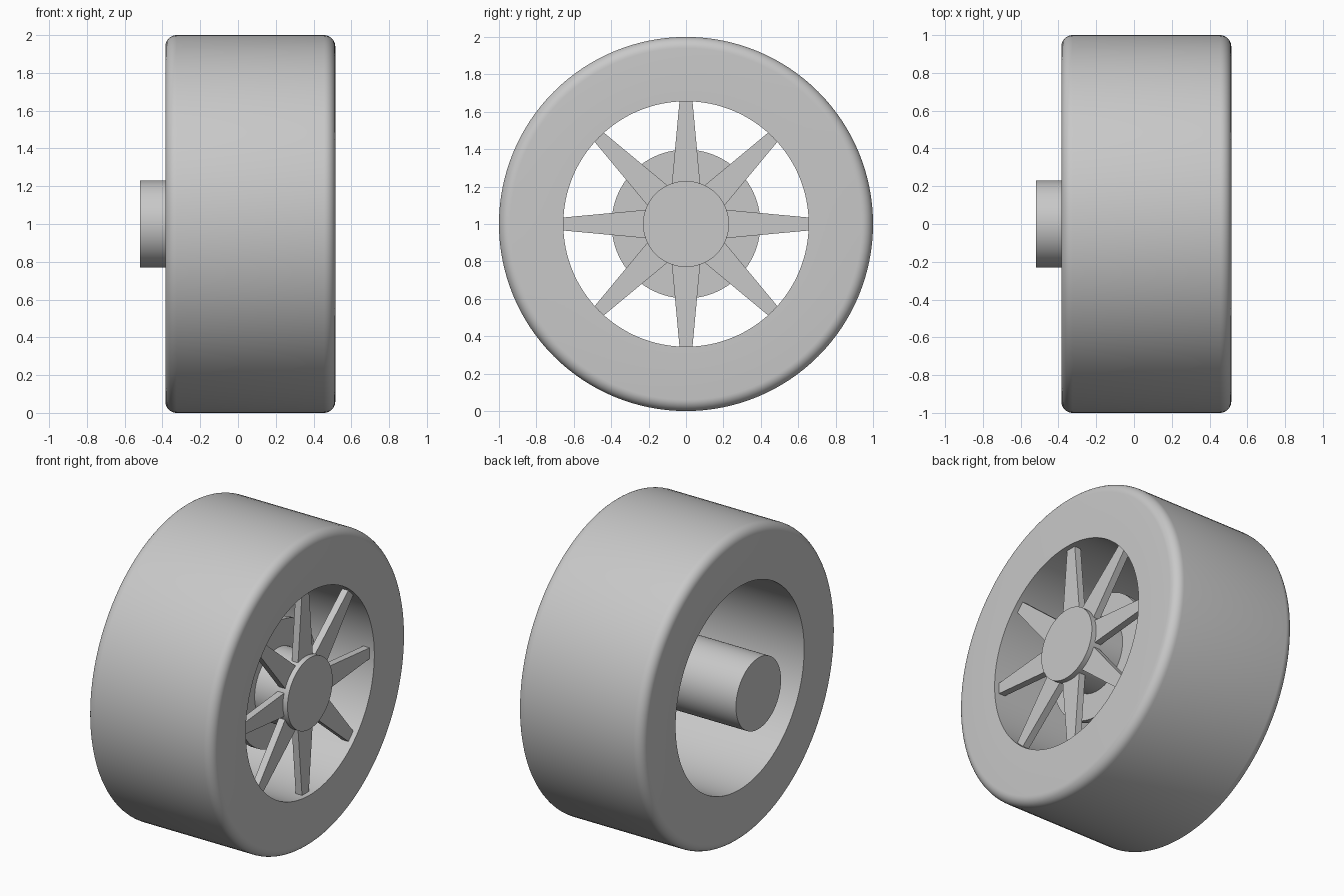
import bpy, bmesh, math
from mathutils import Matrix, Vector

cube = bpy.data.objects.get("Cube")
if cube:
    bpy.data.objects.remove(cube, do_unlink=True)

grey = bpy.data.materials.new("light_grey")
grey.use_nodes = True
colour = (0.58, 0.58, 0.58, 1)
grey.diffuse_color = colour
grey.node_tree.nodes["Principled BSDF"].inputs["Base Color"].default_value = colour

CENTRE = Vector((0, 0, 1))
SEGMENTS = 128


def finish(name, bm):
    """Turn a bmesh into a named, shaded object."""
    bmesh.ops.recalc_face_normals(bm, faces=bm.faces)
    mesh = bpy.data.meshes.new(name)
    bm.to_mesh(mesh)
    bm.free()
    mesh.materials.append(grey)
    obj = bpy.data.objects.new(name, mesh)
    obj.location = CENTRE
    bpy.context.collection.objects.link(obj)
    bpy.ops.object.select_all(action="DESELECT")
    obj.select_set(True)
    bpy.context.view_layer.objects.active = obj
    bpy.ops.object.shade_smooth_by_angle(angle=math.radians(30))
    return obj


def lathe(name, profile, closed=False):
    """Spin an (x, radius) profile around the x axis."""
    bm = bmesh.new()
    verts = [bm.verts.new((x, 0, r)) for x, r in profile]
    pairs = list(zip(verts, verts[1:]))
    if closed:
        pairs.append((verts[-1], verts[0]))
    edges = [bm.edges.new(p) for p in pairs]
    bmesh.ops.spin(bm, geom=verts + edges, axis=(1, 0, 0), cent=(0, 0, 0),
                   angle=math.tau, steps=SEGMENTS)
    bmesh.ops.remove_doubles(bm, verts=bm.verts, dist=0.0001)
    return finish(name, bm)


def corner(x, side, radius=0.06, steps=8):
    """Rounded tread shoulder, from the side wall up to the tread."""
    return [(x + side * radius * (math.cos(a) - 1), 1 + radius * (math.sin(a) - 1))
            for a in (math.pi / 2 * i / steps for i in range(steps + 1))]


# Tyre: wide ring with rounded shoulders and a plain open bore
BACK, FRONT, BORE = -0.385, 0.515, 0.656
lathe("tyre", [(BACK, BORE)] + corner(BACK, -1) + corner(FRONT, 1)[::-1]
      + [(FRONT, BORE)], closed=True)

# Axle: solid rod running through the wheel
lathe("axle", [(-0.518, 0), (-0.518, 0.23), (FRONT, 0.23), (FRONT, 0)])

# Collar: disc on the axle behind the spokes
lathe("collar", [(0.24, 0.2), (0.24, 0.398), (0.28, 0.398), (0.28, 0.2)], closed=True)

# Spokes: eight tapered bars from the axle to the bore
bm = bmesh.new()
for i in range(8):
    turn = Matrix.Rotation(math.tau * i / 8, 3, "X")
    outline = [(-0.077, 0.2), (0.077, 0.2), (0.034, 0.665), (-0.034, 0.665)]
    face = bm.faces.new([bm.verts.new(turn @ Vector((0.437, y, z))) for y, z in outline])
    top = bmesh.ops.extrude_face_region(bm, geom=[face])["geom"]
    bmesh.ops.translate(bm, vec=(0.045, 0, 0),
                        verts=[v for v in top if isinstance(v, bmesh.types.BMVert)])
finish("spokes", bm)
